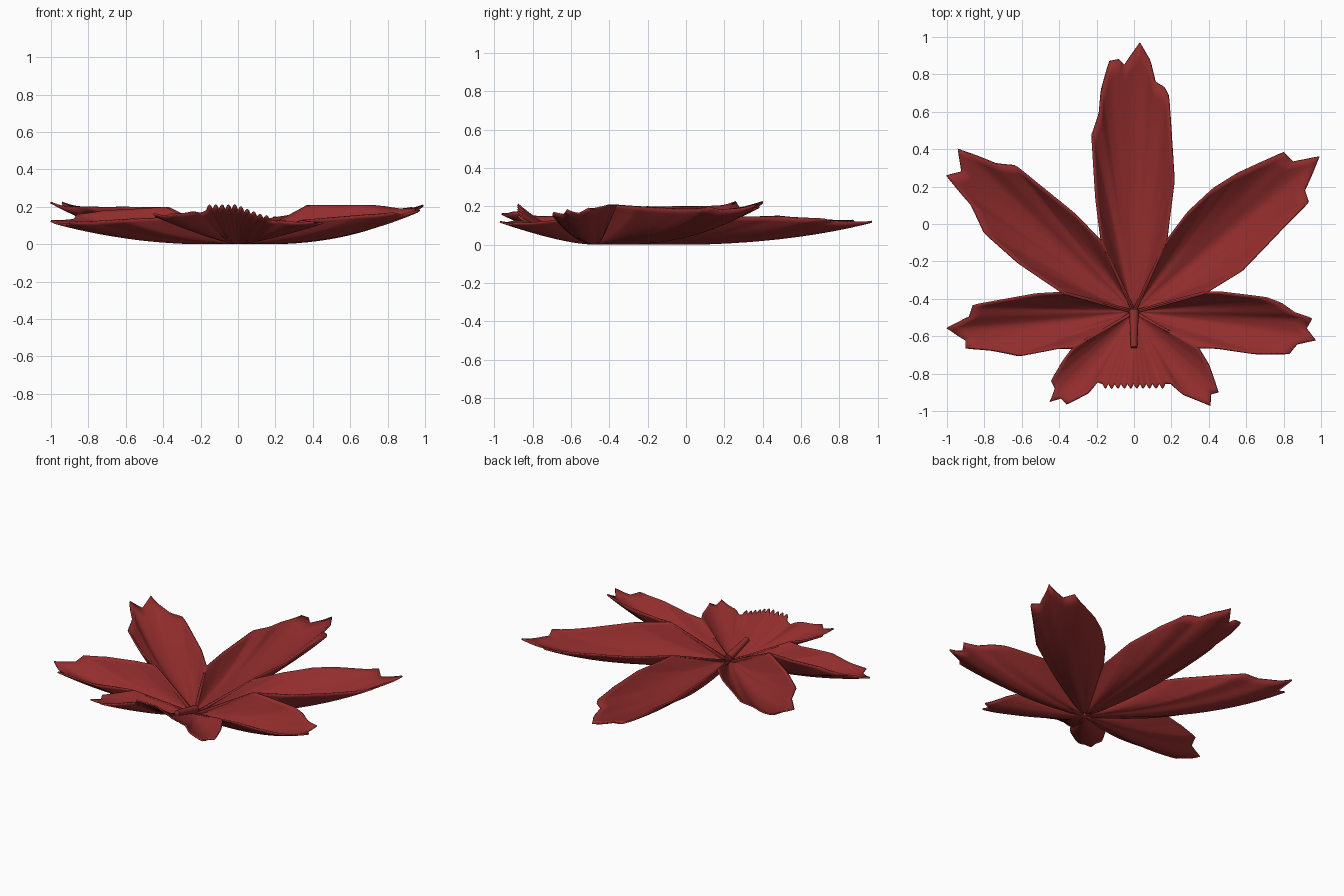
import bpy, bmesh, math
from mathutils import Vector

cube = bpy.data.objects.get("Cube")
if cube:
    bpy.data.objects.remove(cube, do_unlink=True)

red = bpy.data.materials.new("deep_red")
red.use_nodes = True
red.diffuse_color = (0.29, 0.026, 0.026, 1)
bsdf = red.node_tree.nodes["Principled BSDF"]
bsdf.inputs["Base Color"].default_value = red.diffuse_color
bsdf.inputs["Roughness"].default_value = 0.7

CENTRE = Vector((0, -0.47, 0))
THICKNESS = 0.01
RINGS = 16


def finish(name, bm):
    """Turn a bmesh into a smooth red object."""
    mesh = bpy.data.meshes.new(name)
    bm.to_mesh(mesh)
    bm.free()
    mesh.materials.append(red)
    obj = bpy.data.objects.new(name, mesh)
    bpy.context.collection.objects.link(obj)
    bpy.ops.object.select_all(action="DESELECT")
    obj.select_set(True)
    bpy.context.view_layer.objects.active = obj
    bpy.ops.object.shade_smooth_by_angle(angle=math.radians(45))
    return obj


def sample(values, f):
    """Linear interpolation through evenly spaced values."""
    f *= len(values) - 1
    i = min(int(f), len(values) - 2)
    return values[i] + (values[i + 1] - values[i]) * (f - i)


def dense_rim(outline, heights):
    """Split the outline into short steps and raise it to the rim heights."""
    points = [Vector((*p, 0)) if len(p) == 2 else Vector(p) for p in outline]
    rim = [points[0]]
    for a, b in zip(points, points[1:]):
        steps = max(1, math.ceil((b - a).length / 0.03))
        rim += [a.lerp(b, s / steps) for s in range(1, steps + 1)]
    travelled, total = [0], 0
    for a, b in zip(rim, rim[1:]):
        total += (b - a).length
        travelled.append(total)
    return [p + Vector((0, 0, sample(heights, d / total)))
            for p, d in zip(rim, travelled)]


def smooth_reach(rim):
    """Distance from the centre to the rim with the teeth averaged out."""
    reach = [(p - CENTRE).to_2d().length for p in rim]
    result = []
    for i in range(len(reach)):
        w = min(4, i, len(reach) - 1 - i)
        window = reach[i - w:i + w + 1]
        result.append(sum(window) / len(window))
    return result


def petal(name, outline, heights, bowl=2.0, folds=3):
    """Cupped petal: rays run from the flower centre to a ragged rim."""
    rim = dense_rim(outline, heights)
    start = (rim[0] - CENTRE).to_2d()
    spread = start.angle_signed((rim[-1] - CENTRE).to_2d())
    bm = bmesh.new()
    hub = bm.verts.new(CENTRE + Vector((0, 0, THICKNESS)))
    rays = []
    for p, reach in zip(rim, smooth_reach(rim)):
        arm = (p - CENTRE).to_2d()
        k = start.angle_signed(arm) / spread
        across = math.sin(math.pi * min(1, max(0, k)))
        ray = []
        for r in range(1, RINGS + 1):
            t = r / RINGS
            z = p.z * (t * arm.length / reach) ** (1 + bowl * across)
            z += 0.006 * across * math.sin(math.pi * t) * math.cos(math.tau * folds * k)
            flat = CENTRE.lerp(p, t)
            ray.append(bm.verts.new((flat.x, flat.y, max(0, z) + THICKNESS)))
        rays.append(ray)
    for a, b in zip(rays, rays[1:]):
        bm.faces.new((hub, a[0], b[0]))
        for r in range(RINGS - 1):
            bm.faces.new((a[r], a[r + 1], b[r + 1], b[r]))
    bm.normal_update()
    if sum(f.normal.z for f in bm.faces) < 0:
        bmesh.ops.reverse_faces(bm, faces=bm.faces)
    obj = finish(name, bm)
    solid = obj.modifiers.new("thickness", "SOLIDIFY")
    solid.thickness = THICKNESS
    solid.offset = -1


# Points where neighbouring petals meet
BACK_L, BACK_R = (-.17, -.1), (.17, -.1)
SIDE_L, SIDE_R = (-.37, -.37), (.37, -.37)
LIP_L, LIP_R = (-.32, -.66), (.34, -.66)

# Upright back petal
petal("back_petal", [
    BACK_L, (-.2, .15), (-.22, .48), (-.18, .6), (-.17, .72), (-.13, .87),
    (-.08, .88), (-.05, .85), (.03, .97), (.08, .88), (.11, .76), (.16, .73),
    (.18, .69), (.2, .4), (.21, .24), (.18, 0), BACK_R],
    (.13, .14, .1, .14, .13))

# Diagonal petals
petal("left_diagonal_petal", [
    BACK_R, (.3, .07), (.43, .19), (.56, .27), (.8, .38), (.85, .33),
    (.99, .36), (.91, .18), (.93, .12), (.81, 0), (.58, -.24), SIDE_R],
    (.13, .18, .18, .18, .2), bowl=1.6)
petal("right_diagonal_petal", [
    BACK_L, (-.33, .06), (-.64, .31), (-.74, .32), (-.94, .4), (-.92, .28),
    (-1, .26), (-.87, .11), (-.8, -.04), (-.62, -.2), SIDE_L],
    (.13, .18, .2, .19, .19), bowl=1.6)

# Side petals
petal("left_side_petal", [
    SIDE_R, (.47, -.37), (.71, -.4), (.79, -.43), (.86, -.48), (.95, -.51),
    (.92, -.56), (.97, -.62), (.87, -.64), (.83, -.69), (.66, -.69),
    (.45, -.66), LIP_R],
    (.2, .2, .16, .15, .12), bowl=1.3)
petal("right_side_petal", [
    SIDE_L, (-.53, -.38), (-.86, -.44), (-.88, -.5), (-1, -.56), (-.9, -.62),
    (-.9, -.66), (-.77, -.67), (-.62, -.7), (-.41, -.66), LIP_L],
    (.19, .17, .1, .12, .14), bowl=1.3)

# Lower lip: two ragged lobes with a scalloped, pleated fan between them
pleats = []
for i in range(41):
    bulge = abs(math.sin(math.pi * i / 4))
    pleats.append((-.17 + .0085 * i, -.85 - .025 * bulge, .007 * bulge))
petal("pleated_lip", [
    LIP_L, (-.38, -.74), (-.44, -.84), (-.42, -.88), (-.45, -.95), (-.39, -.93),
    (-.36, -.96), (-.25, -.9), (-.2, -.84), *pleats, (.2, -.85), (.27, -.91),
    (.41, -.97), (.41, -.91), (.45, -.9), (.4, -.76), LIP_R],
    (.14, .14, .15, .19, .19, .14, .11, .1, .12), bowl=0.8, folds=2)

# Central column, tapering toward the front
bm = bmesh.new()
base, tip = Vector((0, -.46, .03)), Vector((0, -.66, .08))
bmesh.ops.create_cone(bm, cap_ends=True, segments=16, radius1=.026, radius2=.017,
                      depth=(tip - base).length)
turn = (tip - base).to_track_quat("Z", "Y")
bmesh.ops.rotate(bm, verts=bm.verts, matrix=turn.to_matrix())
bmesh.ops.translate(bm, verts=bm.verts, vec=(base + tip) / 2)
finish("column", bm)
